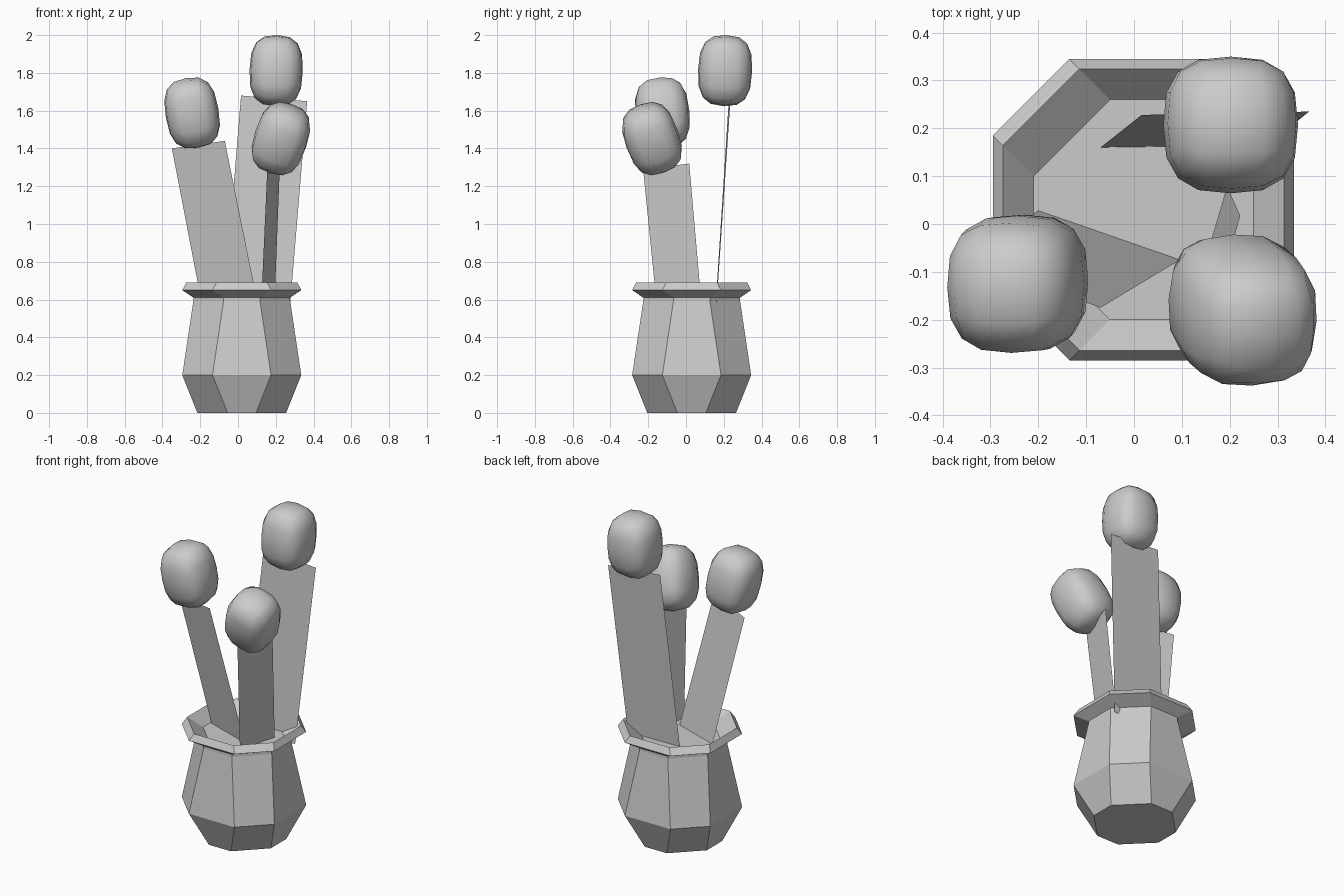
import bpy, bmesh
from mathutils import Vector

cube = bpy.data.objects.get("Cube")
if cube:
    bpy.data.objects.remove(cube, do_unlink=True)

# One flat grey for everything
grey = bpy.data.materials.new("plain_grey")
grey.use_nodes = True
colour = (0.6, 0.6, 0.6, 1)
grey.diffuse_color = colour
grey.node_tree.nodes["Principled BSDF"].inputs["Base Color"].default_value = colour


def add_object(name, bm):
    mesh = bpy.data.meshes.new(name)
    bm.to_mesh(mesh)
    bm.free()
    mesh.materials.append(grey)
    obj = bpy.data.objects.new(name, mesh)
    bpy.context.collection.objects.link(obj)
    return obj


def corner_ring(bm, half, z, cut=0.16):
    """Square with its corners cut by a constant amount."""
    s = half - cut
    pts = [(half, -s), (half, s), (s, half), (-s, half),
           (-half, s), (-half, -s), (-s, -half), (s, -half)]
    return [bm.verts.new((x + 0.02, y + 0.03, z)) for x, y in pts]


# Pot: eight-sided profile, turned-out rim, shallow recessed floor
profile = [(0.235, 0), (0.315, 0.2), (0.256, 0.595), (0.256, 0.61),
           (0.315, 0.65), (0.294, 0.69), (0.23, 0.62)]
bm = bmesh.new()
rings = [corner_ring(bm, half, z) for half, z in profile]
for low, high in zip(rings, rings[1:]):
    for i in range(8):
        j = (i + 1) % 8
        bm.faces.new((low[i], low[j], high[j], high[i]))
bm.faces.new(rings[0][::-1])
bm.faces.new(rings[-1])
add_object("pot", bm)


# Stems: flat leaning blades, pushed a little below the floor
def add_stem(name, base_a, base_b, top_b, top_a):
    a, b, tb, ta = map(Vector, (base_a, base_b, top_b, top_a))
    a, b = a + (a - ta) * 0.05, b + (b - tb) * 0.05
    bm = bmesh.new()
    bm.faces.new([bm.verts.new(p) for p in (a, b, tb, ta)])
    add_object(name, bm)


add_stem("right_stem", (-0.2, 0.028, 0.62), (0.096, -0.075, 0.62),
         (-0.07, -0.175, 1.44), (-0.35, -0.07, 1.4))
add_stem("back_stem", (-0.07, 0.16, 0.62), (0.28, 0.165, 0.62),
         (0.366, 0.235, 1.65), (0.016, 0.228, 1.68))
add_stem("front_stem", (0.125, -0.16, 0.62), (0.195, 0.078, 0.62),
         (0.222, 0.017, 1.32), (0.155, -0.227, 1.29))


# Heads: cube grid rounded into a soft, tall block and tilted along an axis
def add_head(name, centre, axis, size=(0.141, 0.143, 0.188), power=2.8):
    bm = bmesh.new()
    bmesh.ops.create_cube(bm, size=2)
    bmesh.ops.subdivide_edges(bm, edges=bm.edges[:], cuts=3, use_grid_fill=True)
    turn = Vector((0, 0, 1)).rotation_difference(Vector(axis))
    for v in bm.verts:
        length = sum(abs(c) ** power for c in v.co) ** (1 / power)
        rounded = Vector([c / length * s for c, s in zip(v.co, size)])
        v.co = turn @ rounded + Vector(centre)
    for f in bm.faces:
        f.smooth = True
    add_object(name, bm)


add_head("back_head", (0.202, 0.207, 1.812), (0.03, 0.04, 1))
add_head("right_head", (-0.243, -0.125, 1.588), (-0.17, -0.1, 1))
add_head("front_head", (0.227, -0.18, 1.452), (0.33, -0.36, 1))
